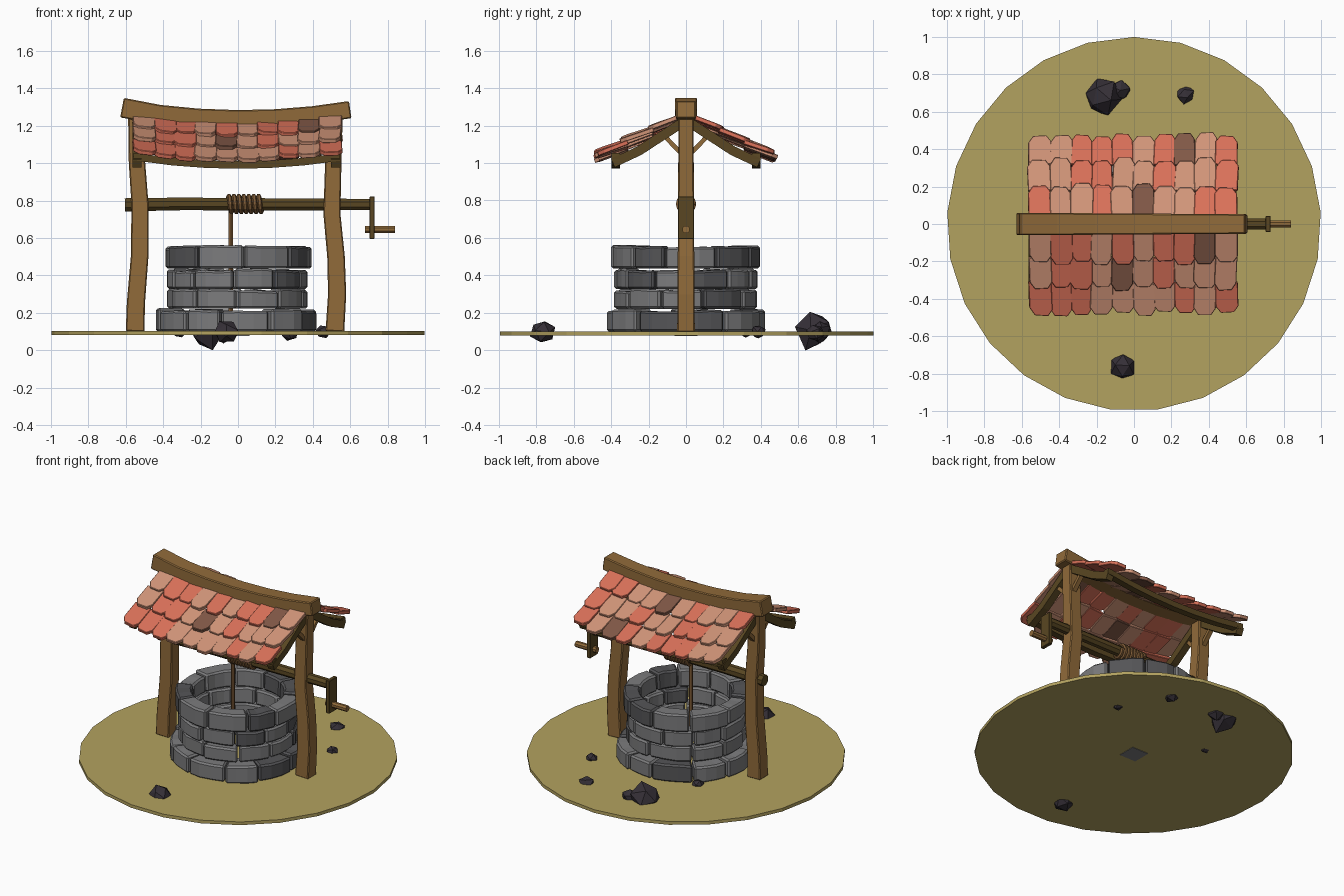
import bpy, bmesh, math, random
from mathutils import Vector, Matrix

if "Cube" in bpy.data.objects:
    bpy.data.objects.remove(bpy.data.objects["Cube"])

random.seed(7)
R = random.uniform


def material(name, r, g, b):
    m = bpy.data.materials.new(name)
    m.diffuse_color = (r, g, b, 1)
    m.use_nodes = True
    m.node_tree.nodes["Principled BSDF"].inputs["Base Color"].default_value = m.diffuse_color
    return m


GROUND = material("dry_ground", 0.45, 0.36, 0.115)
STONE = material("grey_stone", 0.20, 0.20, 0.205)
STONE_D = material("dark_grey_stone", 0.09, 0.09, 0.095)
ROCK = material("black_rock", 0.036, 0.029, 0.038)
WOOD = material("brown_wood", 0.28, 0.145, 0.042)
WOOD_D = material("dark_wood", 0.10, 0.062, 0.016)
ROPE = material("rope_brown", 0.20, 0.10, 0.035)
TILE_L = material("pale_tile", 0.64, 0.30, 0.19)
TILE_C = material("coral_tile", 0.70, 0.165, 0.10)
TILE_D = material("dark_tile", 0.22, 0.098, 0.062)


def finish(name, bm, mats, bevel=0):
    bmesh.ops.recalc_face_normals(bm, faces=bm.faces)
    me = bpy.data.meshes.new(name)
    bm.to_mesh(me)
    bm.free()
    for m in mats:
        me.materials.append(m)
    ob = bpy.data.objects.new(name, me)
    bpy.context.collection.objects.link(ob)
    if bevel:
        b = ob.modifiers.new("bevel", "BEVEL")
        b.width, b.segments, b.limit_method = bevel, 1, "ANGLE"
    return ob


def bridge(bm, rings, closed_caps=True, mat=0):
    """Skin a list of equal point rings and cap both ends."""
    vs = [[bm.verts.new(p) for p in ring] for ring in rings]
    n = len(vs[0])
    faces = [bm.faces.new((a[i], a[(i + 1) % n], b[(i + 1) % n], b[i]))
             for a, b in zip(vs, vs[1:]) for i in range(n)]
    faces += [bm.faces.new(vs[0][::-1]), bm.faces.new(vs[-1])]
    for f in faces:
        f.material_index = mat


def sweep(name, pts, w, h, mat, up=(0, 0, 1), n=4, bevel=0, taper=1.0):
    """Sweep a box (n=4) or round section, w across and h along up."""
    pts, up, rings = [Vector(p) for p in pts], Vector(up), []
    for i, p in enumerate(pts):
        t = (pts[min(i + 1, len(pts) - 1)] - pts[max(i - 1, 0)]).normalized()
        side = t.cross(up).normalized()
        u = side.cross(t)
        k = (1 + (taper - 1) * i / (len(pts) - 1)) * (math.sqrt(0.5) if n == 4 else 0.5)
        rings.append([p + side * w * k * math.cos(a) + u * h * k * math.sin(a)
                      for a in (math.tau * (j + 0.5) / n for j in range(n))])
    bm = bmesh.new()
    bridge(bm, rings)
    return finish(name, bm, [mat], bevel)


# ground disc, 25 sides, with the small plate showing on its underside
bm = bmesh.new()
bridge(bm, [[(math.sin(math.tau * i / 25), math.cos(math.tau * i / 25), z)
             for i in range(25)] for z in (0.08, 0.102)])
finish("ground_disc", bm, [GROUND])
sweep("bottom_plate", [(0, 0, 0.077), (0, 0, 0.083)], 0.125, 0.125, STONE, up=(0, 1, 0))

# four courses of stone blocks
for c, (z0, z1, ro, ri, n) in enumerate([(0.10, 0.217, 0.432, 0.29, 11), (0.222, 0.323, 0.378, 0.275, 10),
                                         (0.328, 0.432, 0.378, 0.275, 11), (0.437, 0.555, 0.395, 0.285, 10)]):
    bm = bmesh.new()
    cuts = [math.tau * (i + R(-0.16, 0.16)) / n + c * 0.33 for i in range(n)]
    cuts.append(cuts[0] + math.tau)
    for a0, a1 in zip(cuts, cuts[1:]):
        dr, top = R(-0.014, 0.006), R(-0.008, 0.006)
        rings = []
        for i in range(4):
            a = a0 + 0.012 + (a1 - a0 - 0.024) * i / 3
            t, o = z1 + top + R(-0.004, 0.004), ro + dr + R(-0.005, 0.005)
            rings.append([(r * math.cos(a), r * math.sin(a), z)
                          for r, z in ((ri, z0), (o, z0), (o, t), (ri + 0.005, t))])
        bridge(bm, rings, mat=int(random.random() < 0.17))
    finish(f"stone_course_{c + 1}", bm, [STONE, STONE_D], 0.011)

# crooked posts
sweep("left_post", [(-0.55, 0, 0.1), (-0.546, 0, 0.25), (-0.526, 0, 0.5), (-0.524, 0, 0.78),
                    (-0.54, 0, 1.0), (-0.545, 0, 1.25)], 0.1, 0.094, WOOD, (0, 1, 0), bevel=0.006, taper=0.85)
sweep("right_post", [(0.518, 0, 0.1), (0.53, 0, 0.3), (0.524, 0, 0.5), (0.502, 0, 0.73),
                     (0.508, 0, 0.95), (0.517, 0, 1.25)], 0.1, 0.094, WOOD, (0, 1, 0), bevel=0.006, taper=0.85)


def sag(x):
    return 0.052 * (x / 0.6) ** 2


# sagging ridge beam
sweep("ridge_beam", [(x, 0, 1.234 + sag(x) + (0.007 if x < -0.5 else 0)) for x in
                     (-0.62, -0.42, -0.21, 0, 0.2, 0.4, 0.6)], 0.12, 0.106, WOOD, bevel=0.006, taper=0.87)

# roof framing, mirrored front and back
for s, side in ((-1, "front"), (1, "back")):
    for x, lr in ((-0.54, "left"), (0.522, "right")):
        sweep(f"{side}_{lr}_rafter", [(x, s * y, z) for y, z in
              ((0.02, 1.215), (0.12, 1.15), (0.25, 1.065), (0.39, 1.0))], 0.05, 0.05, WOOD_D)
        sweep(f"{side}_{lr}_brace", [(x, s * 0.03, 1.055), (x, s * 0.125, 1.155)], 0.03, 0.024, WOOD)
    sweep(f"{side}_eave_batten", [(x, s * 0.375, 0.99 + sag(x)) for x in
          (-0.56, -0.35, -0.17, 0, 0.17, 0.35, 0.545)], 0.045, 0.04, WOOD_D)

# roof tiles: one letter per tile, rows listed from ridge to eave
ROWS = {-1: ("LCCLCLCCDL", "LCCLDLCLLL", "CCCLLLLCLC"),
        1: ("CLLCLDLLCC", "LLCCLLCLLC", "LLCCCLCDLC")}
OUTLINE = [(-0.5, 0), (0.5, 0), (0.5, 0.8), (0.3, 1), (-0.28, 1), (-0.5, 0.78)]
for s, side in ((-1, "front"), (1, "back")):
    bm = bmesh.new()
    for k, row in enumerate(ROWS[s]):
        for i, letter in enumerate(row):
            x, y = -0.505 + 0.111 * i, 0.035 + 0.137 * k
            base = Vector((x, s * y, 1.208 - 0.475 * y + sag(x) + R(0, 0.006)))
            across = Vector((1, R(-0.06, 0.06), 0.17 * x + R(-0.09, 0.04))).normalized()
            down = Vector((R(-0.05, 0.05), s, -0.36 + R(-0.04, 0.04))).normalized()
            normal = across.cross(down).normalized() * s
            length, width = 0.172 + R(-0.01, 0.016), R(0.112, 0.124)
            bridge(bm, [[base + across * u * width + down * v * length + normal * h
                         for u, v in OUTLINE] for h in (0, 0.024)], mat="LCD".index(letter))
    finish(f"{side}_roof_tiles", bm, [TILE_L, TILE_C, TILE_D], 0.003)

# windlass: shaft, crank plate and handle
sweep("windlass_shaft", [(-0.605, 0, 0.777), (-0.3, 0, 0.782), (0.1, 0, 0.78), (0.45, 0, 0.779),
                         (0.71, 0, 0.779)], 0.076, 0.076, WOOD_D, n=8, taper=0.85)
sweep("crank_plate", [(0.717, 0, 0.595), (0.717, 0, 0.822)], 0.026, 0.086, WOOD_D, (0, 1, 0), bevel=0.003)
sweep("crank_handle", [(0.68, 0, 0.645), (0.84, 0, 0.645)], 0.042, 0.042, WOOD, n=8)

# rope coiled on the shaft and hanging into the well
sweep("rope_coil", [(-0.055 + 0.185 * i / 84, 0.043 * math.cos(math.tau * i / 12),
                     0.781 + 0.043 * math.sin(math.tau * i / 12)) for i in range(85)],
      0.026, 0.026, ROPE, up=(1, 0, 0), n=6)
sweep("hanging_rope", [(-0.038, 0, 0.1), (-0.038, 0, 0.78)], 0.027, 0.027, ROPE, (0, 1, 0), n=6)

# scattered rocks
for i, (x, y, z, r, h) in enumerate([(-0.17, 0.685, 0.11, 0.1, 0.1), (-0.075, 0.715, 0.1, 0.058, 0.06),
                                     (0.275, 0.69, 0.095, 0.052, 0.05), (-0.06, -0.765, 0.1, 0.074, 0.066),
                                     (0.455, 0.385, 0.1, 0.045, 0.04), (-0.315, 0.32, 0.1, 0.04, 0.035)]):
    bm = bmesh.new()
    bmesh.ops.create_icosphere(bm, subdivisions=1, radius=1,
                               matrix=Matrix.Rotation(R(0, 3), 4, "Z") @ Matrix.Rotation(R(0, 1), 4, "X"))
    for v in bm.verts:
        v.co = Vector((x, y, z)) + Vector((v.co.x * r, v.co.y * r, v.co.z * h)) * R(0.86, 1.1)
        v.co.z = max(v.co.z, 0.0)
    if i == 0:  # lowest tip of the big rock touches the base level
        min(bm.verts, key=lambda v: v.co.z).co.z = 0.0
    finish(f"rock_{i + 1}", bm, [ROCK])
